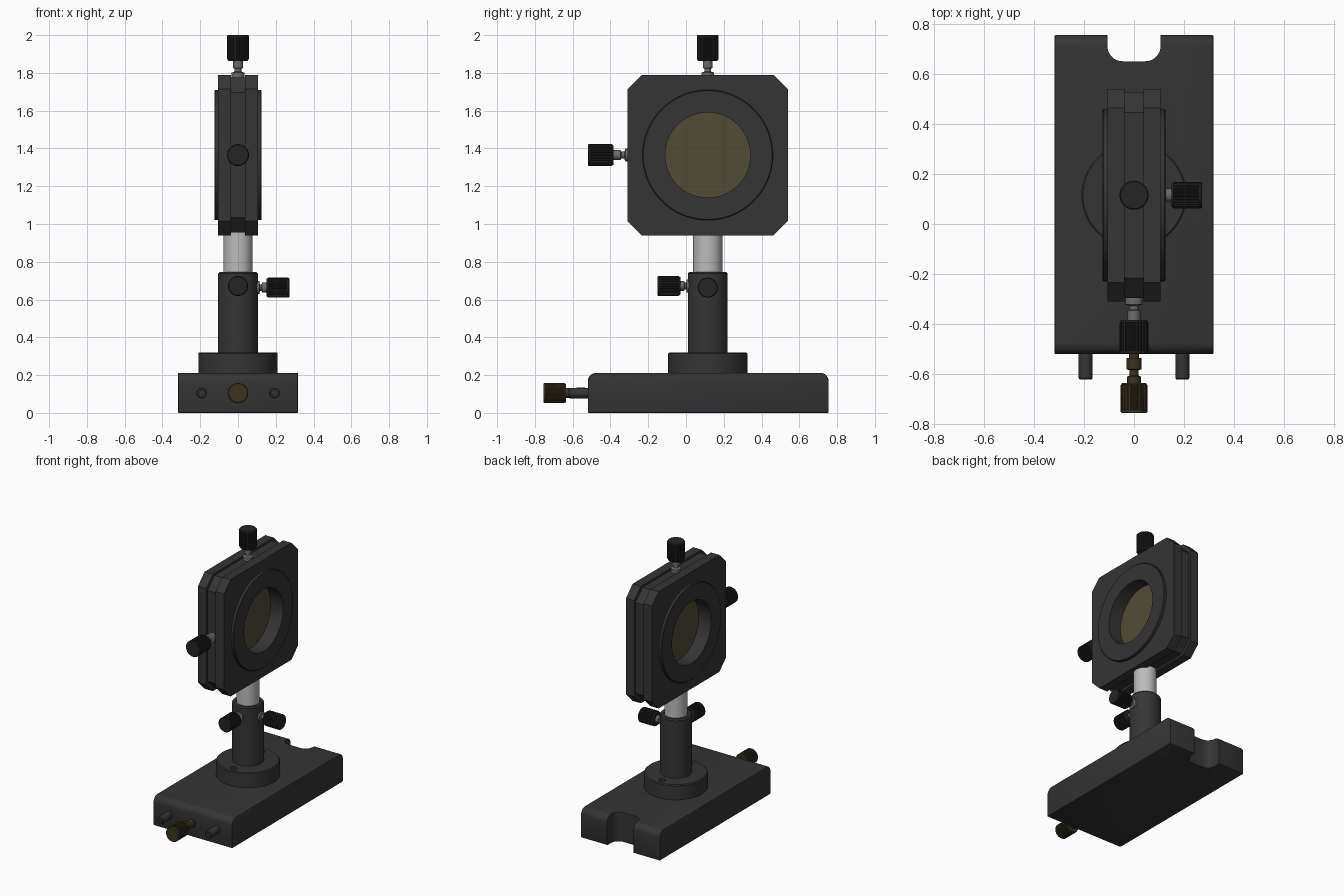
import bpy, bmesh
from math import sin, cos, pi, radians
from mathutils import Vector

if "Cube" in bpy.data.objects:
    bpy.data.objects.remove(bpy.data.objects["Cube"])

CY = 0.115           # y of the post axis
CZ = 1.365           # height of the optical axis


def material(name, col):
    m = bpy.data.materials.new(name)
    m.diffuse_color = (*col, 1)
    m.use_nodes = True
    m.node_tree.nodes["Principled BSDF"].inputs["Base Color"].default_value = m.diffuse_color
    return m


BLACK = material("anodised_black", (0.035, 0.035, 0.035))
KNOB = material("knob_black", (0.018, 0.018, 0.018))
STEEL = material("steel", (0.5, 0.5, 0.5))
DARK_STEEL = material("dark_steel", (0.15, 0.15, 0.15))
BRASS = material("dark_brass", (0.045, 0.033, 0.015))
GLASS = material("amber_glass", (0.085, 0.07, 0.035))


def finish(name, bm, mat):
    bmesh.ops.recalc_face_normals(bm, faces=bm.faces)
    me = bpy.data.meshes.new(name)
    bm.to_mesh(me)
    bm.free()
    me.shade_smooth()
    me.set_sharp_from_angle(angle=radians(30))
    me.materials.append(mat)
    ob = bpy.data.objects.new(name, me)
    bpy.context.collection.objects.link(ob)
    return ob


def lathe(name, profile, loc, axis, mat, n=48):
    """Solid of rings (radius, distance[, rib depth]) along an axis."""
    bm = bmesh.new()
    q = Vector(axis).to_track_quat('Z', 'Y')
    rings = []
    for r, h, *rib in profile:
        d = rib[0] if rib else 0
        ring = []
        for i in range(n):
            a, rr = 2 * pi * i / n, r - d * (i // 2 % 2)
            ring.append(bm.verts.new(Vector(loc) + q @ Vector((rr * cos(a), rr * sin(a), h))))
        rings.append(ring)
    for a, b in zip(rings, rings[1:]):
        for i in range(n):
            j = (i + 1) % n
            bm.faces.new((a[i], a[j], b[j], b[i]))
    bm.faces.new(rings[0])
    bm.faces.new(rings[-1])
    return finish(name, bm, mat)


def prism(name, pts, lo, hi, axis, mat):
    """Extrude a 2D outline along X (points are y,z) or Z (points are x,y)."""
    bm = bmesh.new()
    put = (lambda a, b, h: (h, a, b)) if axis == 'X' else (lambda a, b, h: (a, b, h))
    ends = [[bm.verts.new(put(a, b, h)) for a, b in pts] for h in (lo, hi)]
    for i in range(len(pts)):
        j = (i + 1) % len(pts)
        bm.faces.new((ends[0][i], ends[0][j], ends[1][j], ends[1][i]))
    for e in ends:
        bm.faces.new(e)
    return finish(name, bm, mat)


def arc(cx, cy, r, a0, a1, n=8):
    return [(cx + r * cos(radians(a0 + (a1 - a0) * i / n)),
             cy + r * sin(radians(a0 + (a1 - a0) * i / n))) for i in range(n + 1)]


def apply_mods(ob):
    dg = bpy.context.evaluated_depsgraph_get()
    me = bpy.data.meshes.new_from_object(ob.evaluated_get(dg))
    ob.modifiers.clear()
    ob.data = me
    me.shade_smooth()
    me.set_sharp_from_angle(angle=radians(30))


def bevel(ob, w):
    m = ob.modifiers.new("bevel", 'BEVEL')
    m.width, m.segments, m.limit_method = w, 2, 'ANGLE'
    apply_mods(ob)


def cut(ob, cutter):
    cutter.hide_render = True
    m = ob.modifiers.new("cut", 'BOOLEAN')
    m.operation, m.object, m.solver = 'DIFFERENCE', cutter, 'EXACT'
    apply_mods(ob)
    bpy.data.objects.remove(cutter)


def thumbscrew(name, loc, axis, s, length, r, mat, neck_mat):
    """Stepped neck up to distance s, then a knurled knob."""
    lathe(name + "_neck", [(0.034, -0.02), (0.034, s * 0.25), (0.018, s * 0.32), (0.018, s * 0.5),
                           (0.026, s * 0.55), (0.026, s + 0.01)], loc, axis, neck_mat, 32)
    e = s + length
    lathe(name + "_knob", [(r - 0.007, s), (r - 0.002, s + 0.008), (r, s + 0.009, 0.005),
                           (r, e - 0.013, 0.005), (r, e - 0.012), (r, e - 0.005), (r - 0.004, e)],
          loc, axis, mat, 96)


# Base block with rounded top ends and a rounded slot at the back
base = prism("base", [(-0.52, 0), (0.755, 0)] + arc(0.71, 0.167, 0.045, 0, 90)
             + arc(-0.475, 0.167, 0.045, 90, 180), -0.318, 0.318, 'X', BLACK)
bevel(base, 0.006)
cut(base, prism("slot_cutter", [(0.106, 0.9), (-0.106, 0.9)] + arc(-0.046, 0.71, 0.06, 180, 270)
                + arc(0.046, 0.71, 0.06, 270, 360), -0.1, 0.4, 'Z', BLACK))

# Front pins with sockets, and the brass adjuster between them
for side, x in (("left", -0.193), ("right", 0.193)):
    lathe("base_pin_" + side, [(0.028, -0.03), (0.028, 0.095), (0.023, 0.102), (0.013, 0.102),
                               (0.013, 0.07)], (x, -0.52, 0.105), (0, -1, 0), BLACK, 32)
lathe("adjuster_shaft", [(0.02, -0.02), (0.02, 0.015), (0.03, 0.016), (0.03, 0.06), (0.018, 0.064),
                         (0.018, 0.085), (0.027, 0.09), (0.027, 0.125)],
      (0, -0.52, 0.105), (0, -1, 0), BRASS, 32)
lathe("adjuster_knob", [(0.048, 0.115), (0.051, 0.122), (0.053, 0.123, 0.004), (0.053, 0.222, 0.004),
                        (0.053, 0.223), (0.053, 0.23), (0.05, 0.235)],
      (0, -0.52, 0.105), (0, -1, 0), BRASS, 96)

# Round foot with two screw recesses
foot = lathe("post_foot", [(0.21, 0.2), (0.21, 0.314), (0.204, 0.32)], (0, CY, 0), (0, 0, 1), BLACK, 64)
for s in (-1, 1):
    cut(foot, lathe("screw_cutter", [(0.022, 0.29), (0.022, 0.4)],
                    (0, CY + s * 0.16, 0), (0, 0, 1), BLACK, 24))

# Hollow post holder and the steel post
lathe("post_holder", [(0.105, 0.31), (0.105, 0.738), (0.098, 0.746), (0.079, 0.746), (0.079, 0.6)],
      (0, CY, 0), (0, 0, 1), BLACK, 64)
lathe("post", [(0.077, 0.5), (0.077, 0.975)], (0, CY, 0), (0, 0, 1), STEEL, 64)
thumbscrew("side_lock", (0.1, CY, 0.663), (1, 0, 0), 0.05, 0.122, 0.053, KNOB, DARK_STEEL)
thumbscrew("front_lock", (0, CY - 0.1, 0.672), (0, -1, 0), 0.045, 0.122, 0.053, KNOB, DARK_STEEL)


# Lens mount: three octagonal plates, the middle one recessed
def octagon(half, c):
    pts = []
    for sy, sz in ((1, 1), (-1, 1), (-1, -1), (1, -1)):
        p = [(CY + sy * half, CZ + sz * (half - c)), (CY + sy * (half - c), CZ + sz * half)]
        pts += p if sy * sz > 0 else p[::-1]
    return pts


plates = [prism("middle_plate", octagon(0.41, 0.08), -0.038, 0.038, 'X', BLACK)]
for side, s in (("left", -1), ("right", 1)):
    lo, hi = sorted((s * 0.038, s * 0.105))
    plates.append(prism(side + "_plate", octagon(0.425, 0.076), lo, hi, 'X', BLACK))
for p in plates:
    cut(p, lathe("bore_cutter", [(0.226, -0.3), (0.226, 0.3)], (0, CY, CZ), (1, 0, 0), BLACK, 64))

# Raised rings on both faces, lining the bore down to the glass
for side, s in (("left", -1), ("right", 1)):
    lathe(side + "_ring", [(0.345, 0.1), (0.345, 0.121), (0.341, 0.125), (0.226, 0.125),
                           (0.226, 0.024)][:4], (0, CY, CZ), (s, 0, 0), BLACK, 96)
    cut(bpy.data.objects[side + "_ring"],
        lathe("bore_cutter", [(0.225, -0.3), (0.225, 0.3)], (0, CY, CZ), (1, 0, 0), BLACK, 64))
lathe("lens", [(0.228, -0.025), (0.228, 0.025)], (0, CY, CZ), (1, 0, 0), GLASS, 64)

# Mount adjusters on the top and the front
thumbscrew("top_adjuster", (0, CY, CZ + 0.415), (0, 0, 1), 0.084, 0.136, 0.058, KNOB, DARK_STEEL)
thumbscrew("front_adjuster", (0, CY - 0.415, CZ), (0, -1, 0), 0.084, 0.136, 0.058, KNOB, DARK_STEEL)
